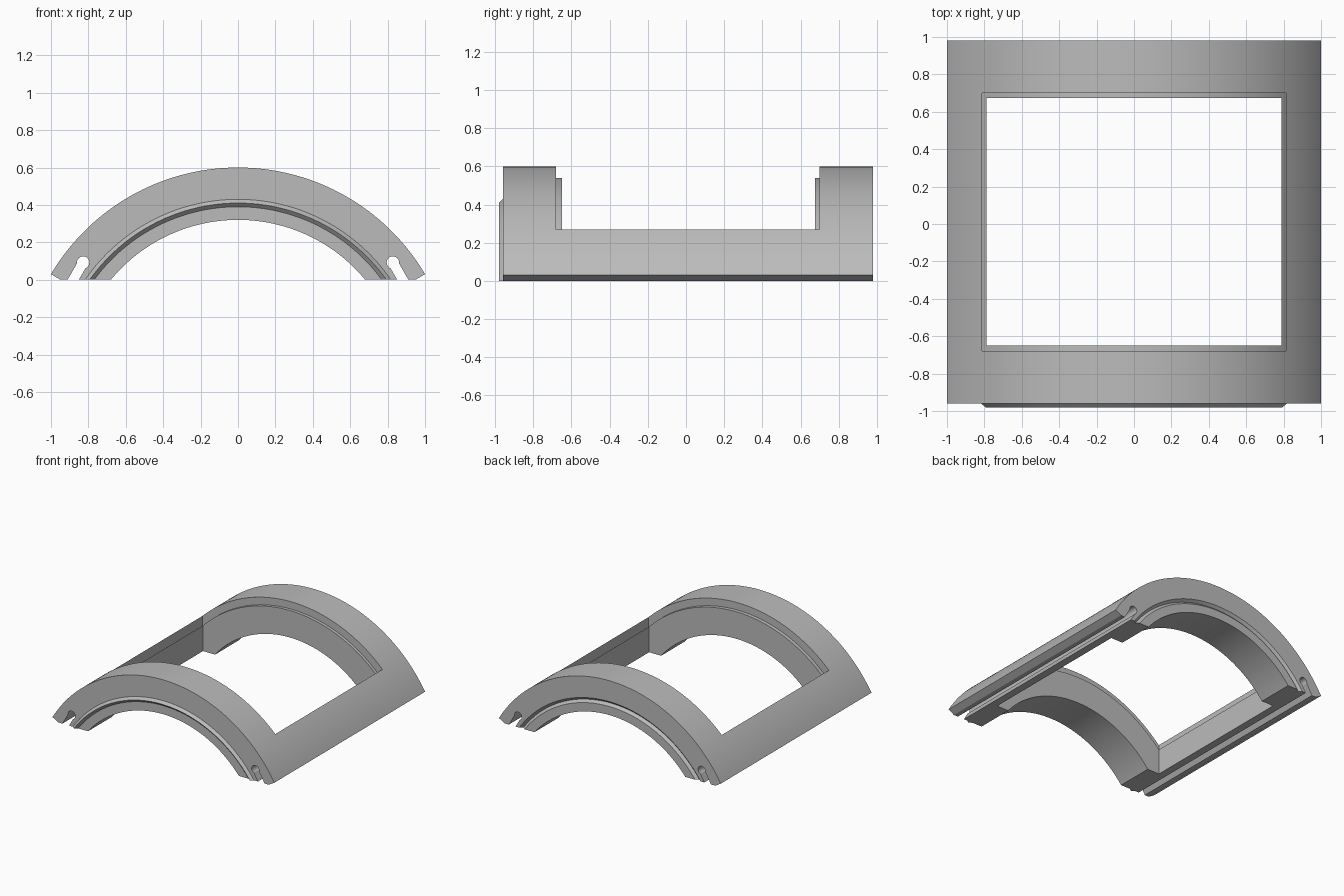
import bpy, bmesh
from math import sin, cos, asin, atan2, pi, sqrt
from mathutils import Vector

cube = bpy.data.objects.get("Cube")
if cube:
    bpy.data.objects.remove(cube, do_unlink=True)

AXIS_Z = -0.562      # height of the arch centre line
INNER, OUTER, LEDGE = 0.882, 1.162, 1.102
RIDGE = 0.972        # radius of the mating ridge and groove
FRONT, BACK = -0.96, 0.98
END = atan2(1.0, 0.592)

grey = bpy.data.materials.new("plain_grey")
grey.use_nodes = True
colour = (0.5, 0.5, 0.5, 1)
grey.diffuse_color = colour
grey.node_tree.nodes["Principled BSDF"].inputs["Base Color"].default_value = colour


def solid(name, rings):
    """Skin equal point rings into a closed solid."""
    bm = bmesh.new()
    loops = [[bm.verts.new(p) for p in ring] for ring in rings]
    for a, b in zip(loops, loops[1:]):
        for i in range(len(a)):
            j = (i + 1) % len(a)
            bm.faces.new((a[i], a[j], b[j], b[i]))
    bm.faces.new(loops[0])
    bm.faces.new(loops[-1])
    bmesh.ops.recalc_face_normals(bm, faces=bm.faces)
    mesh = bpy.data.meshes.new(name)
    bm.to_mesh(mesh)
    bm.free()
    mesh.materials.append(grey)
    obj = bpy.data.objects.new(name, mesh)
    bpy.context.collection.objects.link(obj)
    return obj


def prism(name, outline, y0, y1):
    """Extrude an x-z outline along y."""
    return solid(name, [[(x, y, z) for x, z in outline] for y in (y0, y1)])


def block(name, x, y0, y1, z0, z1):
    return prism(name, [(-x, z0), (x, z0), (x, z1), (-x, z1)], y0, y1)


def cut(target, cutter):
    cutter.hide_render = True
    mod = target.modifiers.new("cut", "BOOLEAN")
    mod.operation, mod.solver, mod.object = "DIFFERENCE", "EXACT", cutter
    bpy.context.view_layer.objects.active = target
    bpy.ops.object.modifier_apply(modifier=mod.name)
    bpy.data.objects.remove(cutter, do_unlink=True)


# Arched shell: radial section with a front ridge and a back groove
section = [(INNER, FRONT), (RIDGE - .02, FRONT), (RIDGE, FRONT - .02),
           (RIDGE + .02, FRONT), (OUTER, FRONT), (OUTER, BACK),
           (RIDGE + .02, BACK), (RIDGE, BACK - .02), (RIDGE - .02, BACK),
           (INNER, BACK)]
STEPS = 96
angles = [END * (2 * i / STEPS - 1) for i in range(STEPS + 1)]
shell = solid("arched_frame", [[(r * sin(a), y, AXIS_Z + r * cos(a))
                                for r, y in section] for a in angles])

# Flat base
cut(shell, block("base_cutter", 2, -2, 2, -1, 0))

# Window rebate following the arch, then the through opening
half = 0.812
top = [(half * (1 - 2 * i / 60), 0) for i in range(61)]
ledge = [(x, AXIS_Z + sqrt(LEDGE ** 2 - x * x)) for x, _ in top]
cut(shell, prism("rebate_cutter", [(-half, 1), (half, 1)] + ledge, -0.68, 0.70))
cut(shell, block("window_cutter", 0.788, -0.65, 0.675, -1, 1))

# Keyhole slots running along both feet
R, W = 0.033, 0.026
axis, side = Vector((0.5, -0.866)), Vector((0.866, 0.5))
centre = Vector((0.828, 0.092))
a0 = asin(W / R)
hole = [centre + R * (axis * cos(t) + side * sin(t))
        for t in [a0 + (2 * pi - 2 * a0) * i / 24 for i in range(25)]]
hole += [centre + axis * 0.25 - side * W, centre + axis * 0.25 + side * W]
for s in (1, -1):
    cut(shell, prism("slot_cutter", [(s * p.x, p.y) for p in hole], -2, 2))

# Smooth curves, crisp edges
bpy.ops.object.select_all(action="DESELECT")
shell.select_set(True)
bpy.context.view_layer.objects.active = shell
bpy.ops.object.shade_smooth_by_angle(angle=pi / 6)
